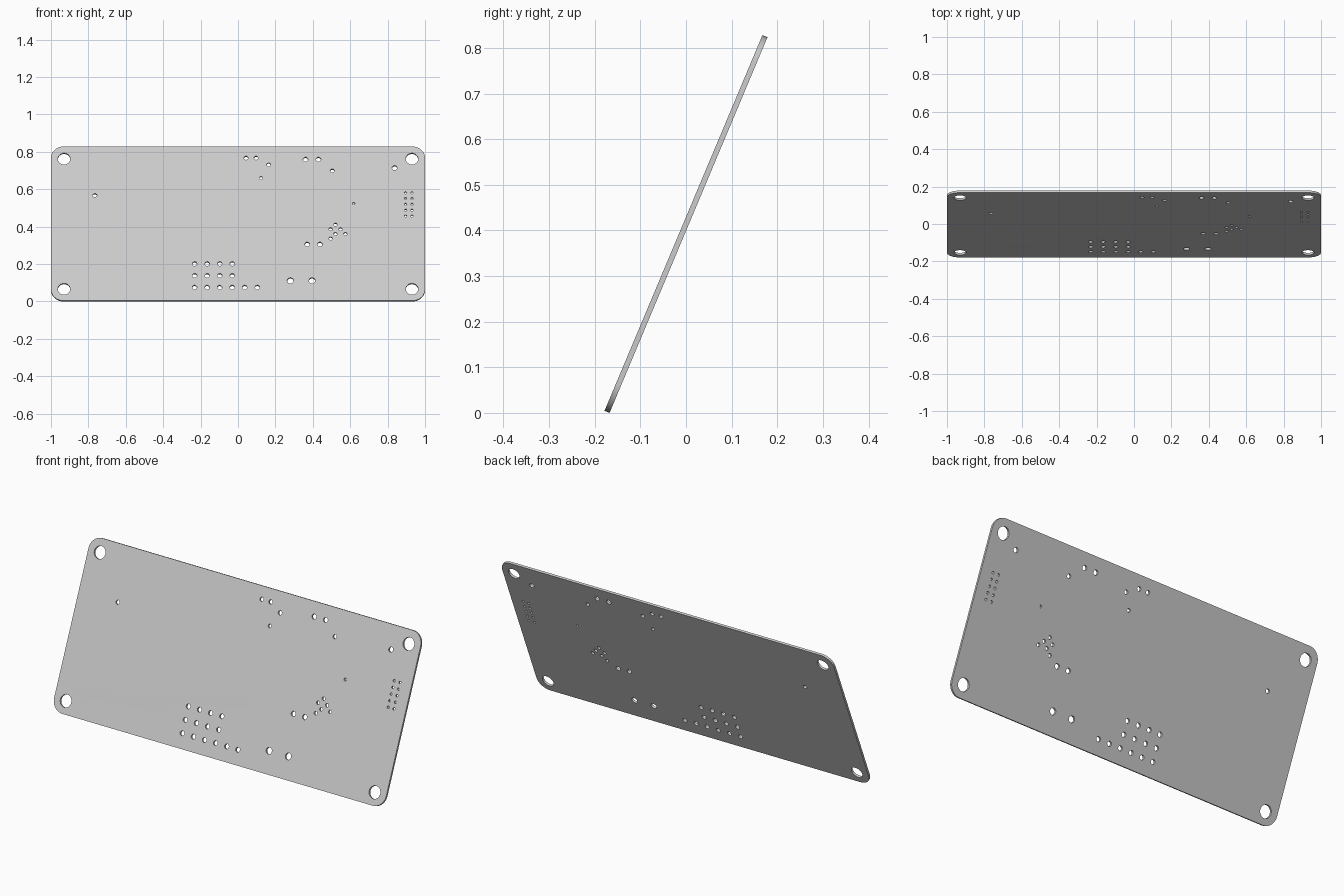
import bpy, bmesh, math
from mathutils import Matrix

if "Cube" in bpy.data.objects:
    bpy.data.objects.remove(bpy.data.objects["Cube"])

W, L, T, R = 2.0, 0.893, 0.012, 0.066      # width, slope length, thickness, corner radius
TILT = math.radians(67.2)
MID = 0.414                                # height of the plate centre

curve = bpy.data.curves.new("circuit_plate", 'CURVE')
curve.dimensions = '2D'
curve.fill_mode = 'BOTH'
curve.extrude = T / 2


def loop(points):
    s = curve.splines.new('POLY')
    s.points.add(len(points) - 1)
    for p, (x, y) in zip(s.points, points):
        p.co = (x, y, 0, 1)
    s.use_cyclic_u = True


def arc(cx, cy, r, a0, a1, n):
    return [(cx + r * math.cos(a0 + (a1 - a0) * i / n),
             cy + r * math.sin(a0 + (a1 - a0) * i / n)) for i in range(n + 1)]


def hole(x, z, r, n=24):
    # z is the height seen from the front; map it onto the slope
    loop(arc(x, (z - MID - 0.002) / math.sin(TILT), r, 0, 2 * math.pi, n)[:-1])


# Rounded outline
outline = []
for k, (sx, sy) in enumerate([(1, 1), (-1, 1), (-1, -1), (1, -1)]):
    a = k * math.pi / 2
    outline += arc(sx * (W / 2 - R), sy * (L / 2 - R), R, a, a + math.pi / 2, 10)
loop(outline)

# Mounting holes
for x in (-0.93, 0.93):
    for z in (0.066, 0.762):
        hole(x, z, 0.033, 40)

# Pin grid at the bottom
for row, count in enumerate((6, 4, 4)):
    for i in range(count):
        hole(-0.232 + i * 0.067, 0.075 + row * 0.063, 0.0125)

# Fine header at the right
for x in (0.896, 0.93):
    for i in range(5):
        hole(x, 0.457 + i * 0.031, 0.0065, 16)

# Single holes, grouped by radius
groups = {
    0.017: [(0.28, 0.111), (0.396, 0.111)],
    0.0132: [(0.361, 0.759), (0.43, 0.759), (0.837, 0.714),
             (0.37, 0.305), (0.438, 0.305)],
    0.011: [(-0.765, 0.567), (0.043, 0.767), (0.097, 0.767),
            (0.164, 0.731), (0.504, 0.698)],
    0.0092: [(0.123, 0.66), (0.521, 0.411), (0.495, 0.386), (0.548, 0.386),
             (0.521, 0.361), (0.574, 0.361), (0.495, 0.337)],
    0.007: [(0.618, 0.523)],
}
for r, spots in groups.items():
    for x, z in spots:
        hole(x, z, r)

# Fill and turn into a mesh
temp = bpy.data.objects.new("plate_profile", curve)
bpy.context.collection.objects.link(temp)
bpy.context.view_layer.update()
mesh = bpy.data.meshes.new_from_object(temp.evaluated_get(bpy.context.evaluated_depsgraph_get()))
bpy.data.objects.remove(temp)

bm = bmesh.new()
bm.from_mesh(mesh)
bmesh.ops.remove_doubles(bm, verts=bm.verts, dist=1e-5)
bmesh.ops.recalc_face_normals(bm, faces=bm.faces)
# Lean the plate back
bm.transform(Matrix.Translation((0, 0, MID)) @ Matrix.Rotation(TILT, 4, 'X'))
bm.to_mesh(mesh)
bm.free()

plate = bpy.data.objects.new("circuit_plate", mesh)
bpy.context.collection.objects.link(plate)
mat = bpy.data.materials.new("plain grey")
mat.diffuse_color = (0.6, 0.6, 0.6, 1)
mat.use_nodes = True
mat.node_tree.nodes["Principled BSDF"].inputs["Base Color"].default_value = mat.diffuse_color
mesh.materials.clear()
mesh.materials.append(mat)
bpy.context.view_layer.objects.active = plate
plate.select_set(True)
bpy.ops.object.shade_smooth_by_angle(angle=math.radians(35))
